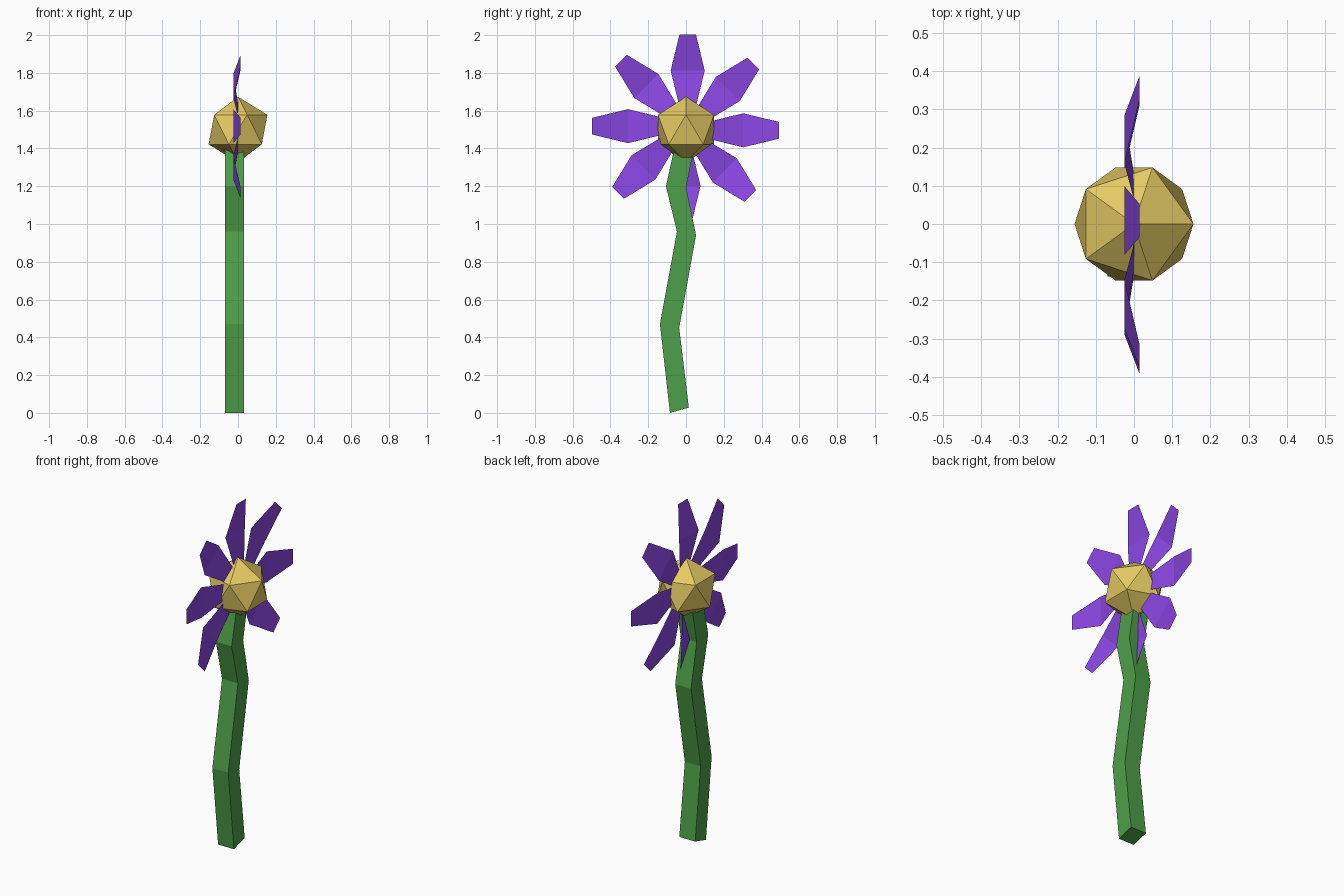
import bpy
import bmesh
from math import sin, cos, pi

if "Cube" in bpy.data.objects:
    bpy.data.objects.remove(bpy.data.objects["Cube"])


def material(name, rgb):
    m = bpy.data.materials.new(name)
    m.diffuse_color = (*rgb, 1)
    m.use_nodes = True
    m.node_tree.nodes["Principled BSDF"].inputs["Base Color"].default_value = m.diffuse_color
    return m


def add_object(name, bm, mat):
    mesh = bpy.data.meshes.new(name)
    bm.to_mesh(mesh)
    bm.free()
    mesh.materials.append(mat)
    obj = bpy.data.objects.new(name, mesh)
    bpy.context.collection.objects.link(obj)
    return obj


green = material("stem_green", (0.076, 0.35, 0.066))
gold = material("centre_gold", (0.78, 0.59, 0.125))
purple = material("petal_purple", (0.26, 0.063, 0.78))

# Stem: crooked square tube, each station is (y, z) of its two edges
stations = [
    ((-0.085, 0.0), (0.015, 0.028)),
    ((-0.138, 0.47), (-0.036, 0.45)),
    ((-0.048, 0.96), (0.053, 0.94)),
    ((-0.106, 1.20), (0.001, 1.195)),
    ((-0.060, 1.41), (0.038, 1.38)),
]
bm = bmesh.new()
rings = []
for (y0, z0), (y1, z1) in stations:
    rings.append([bm.verts.new(p) for p in (
        (-0.07, y0, z0), (0.033, y0, z0), (0.033, y1, z1), (-0.07, y1, z1))])
for a, b in zip(rings, rings[1:]):
    for i in range(4):
        j = (i + 1) % 4
        bm.faces.new((a[i], a[j], b[j], b[i]))
bm.faces.new(rings[0][::-1])
bm.faces.new(rings[-1])
bmesh.ops.recalc_face_normals(bm, faces=bm.faces)
add_object("stem", bm, green)

# Flower centre: icosahedron
bm = bmesh.new()
bmesh.ops.create_icosphere(bm, subdivisions=1, radius=0.174)
centre = add_object("flower_centre", bm, gold)
centre.location = (0, 0, 1.5)

# Petals: eight thin folded blades, rows are (radius, half width, x)
rows = [(0.10, 0.040, 0.004), (0.305, 0.09, -0.025), (0.495, 0.044, 0.014)]
offset = 0.011
for k in range(8):
    a = k * pi / 4
    bm = bmesh.new()
    pairs = []
    for r, w, x in rows:
        pairs.append([bm.verts.new((x,
                                    -0.002 + r * sin(a) + t * cos(a),
                                    1.507 + r * cos(a) - t * sin(a)))
                      for t in (offset - w, offset + w)])
    for p, q in zip(pairs, pairs[1:]):
        bm.faces.new((p[0], p[1], q[1], q[0]))
    add_object(f"petal_{k + 1}", bm, purple)
